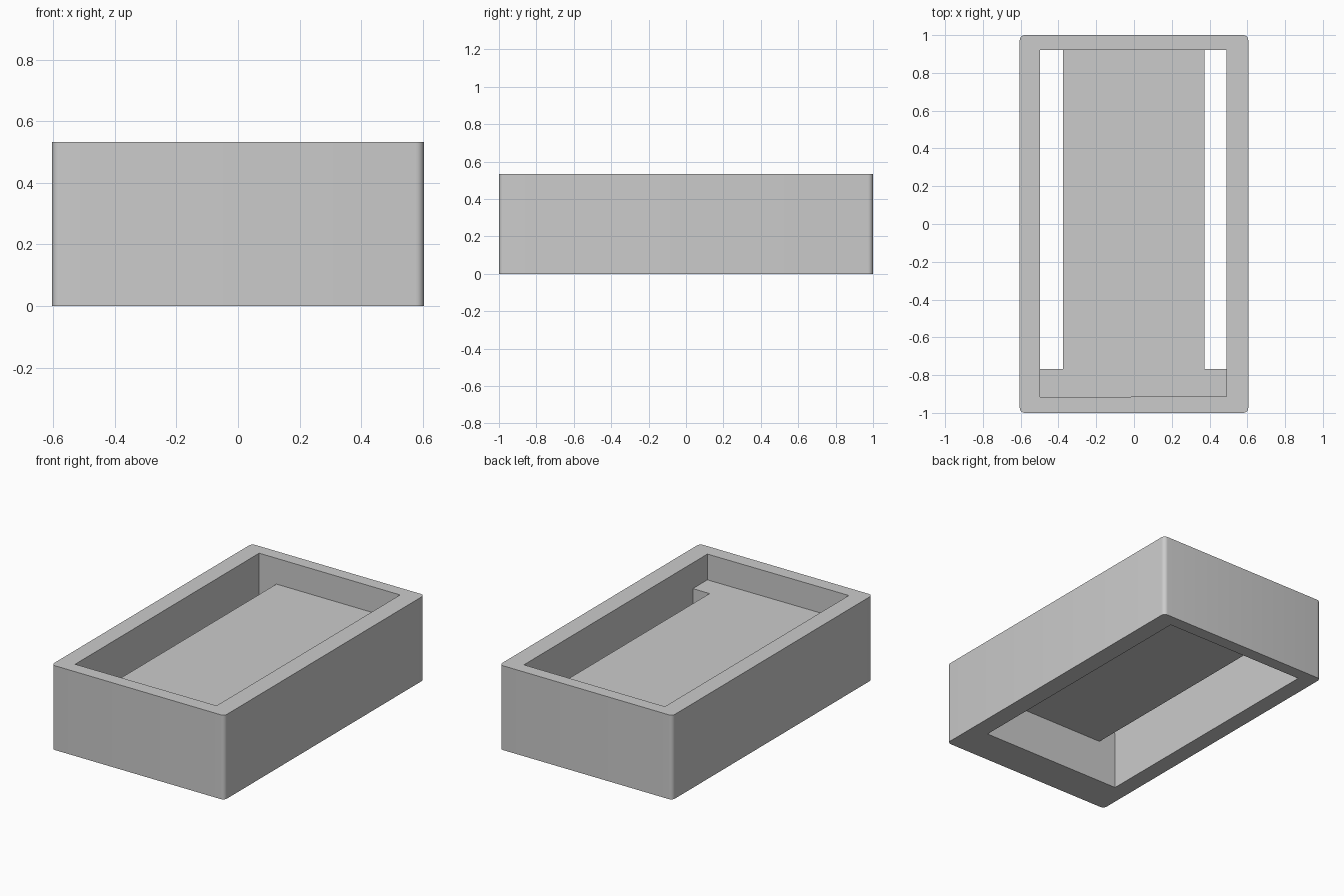
import bpy
import bmesh

cube = bpy.data.objects.get("Cube")
if cube:
    bpy.data.objects.remove(cube, do_unlink=True)

HEIGHT = 0.533
PANEL_LOW, PANEL_TOP = 0.27, 0.37
IN_L, IN_R = -0.497, 0.489         # inner side walls
PAN_L, PAN_R = -0.376, 0.372       # long sides of the panel
BACK, LEDGE = 0.921, -0.767        # inner back wall, ledge edge

grey = bpy.data.materials.new("plain grey")
grey.use_nodes = True
grey.diffuse_color = (0.6, 0.6, 0.6, 1)
grey.node_tree.nodes["Principled BSDF"].inputs["Base Color"].default_value = (0.6, 0.6, 0.6, 1)


def prism(name, outline, low, high, radius=0):
    """Extrude a plan outline, optionally rounding its upright edges."""
    bm = bmesh.new()
    base = bm.faces.new([bm.verts.new((x, y, low)) for x, y in outline])
    top = bmesh.ops.extrude_face_region(bm, geom=[base])["geom"]
    for v in top:
        if isinstance(v, bmesh.types.BMVert):
            v.co.z = high
    if radius:
        upright = [e for e in bm.edges if abs(e.verts[0].co.z - e.verts[1].co.z) > 0.01]
        bmesh.ops.bevel(bm, geom=upright, offset=radius, segments=6, profile=0.5, affect="EDGES")
    bmesh.ops.recalc_face_normals(bm, faces=bm.faces)
    mesh = bpy.data.meshes.new(name)
    bm.to_mesh(mesh)
    bm.free()
    mesh.materials.append(grey)
    obj = bpy.data.objects.new(name, mesh)
    bpy.context.collection.objects.link(obj)
    return obj


def rect(x0, x1, y0, y1):
    return [(x0, y0), (x1, y0), (x1, y1), (x0, y1)]


# Outer block with rounded upright corners
tray = prism("tray", rect(-0.605, 0.605, -1, 1), 0, HEIGHT, radius=0.027)

# Pockets above and below the panel, then the two long slots beside it
cutters = [
    prism("upper_pocket", [(IN_L, -0.917), (IN_R, -0.912), (IN_R, BACK), (IN_L, BACK)],
          PANEL_TOP, HEIGHT + 0.1),
    prism("lower_pocket", rect(IN_L, IN_R, LEDGE, BACK), -0.1, PANEL_LOW),
    prism("right_slot", rect(IN_L, PAN_L, LEDGE, BACK), PANEL_LOW - 0.05, PANEL_TOP + 0.05),
    prism("left_slot", rect(PAN_R, IN_R, LEDGE, BACK), PANEL_LOW - 0.05, PANEL_TOP + 0.05),
]

bpy.ops.object.select_all(action="DESELECT")
bpy.context.view_layer.objects.active = tray
tray.select_set(True)
for cutter in cutters:
    cutter.hide_render = True
    cut = tray.modifiers.new(cutter.name, "BOOLEAN")
    cut.operation = "DIFFERENCE"
    cut.solver = "EXACT"
    cut.object = cutter
    bpy.ops.object.modifier_apply(modifier=cut.name)
    bpy.data.objects.remove(cutter, do_unlink=True)

bpy.ops.object.shade_smooth_by_angle()
